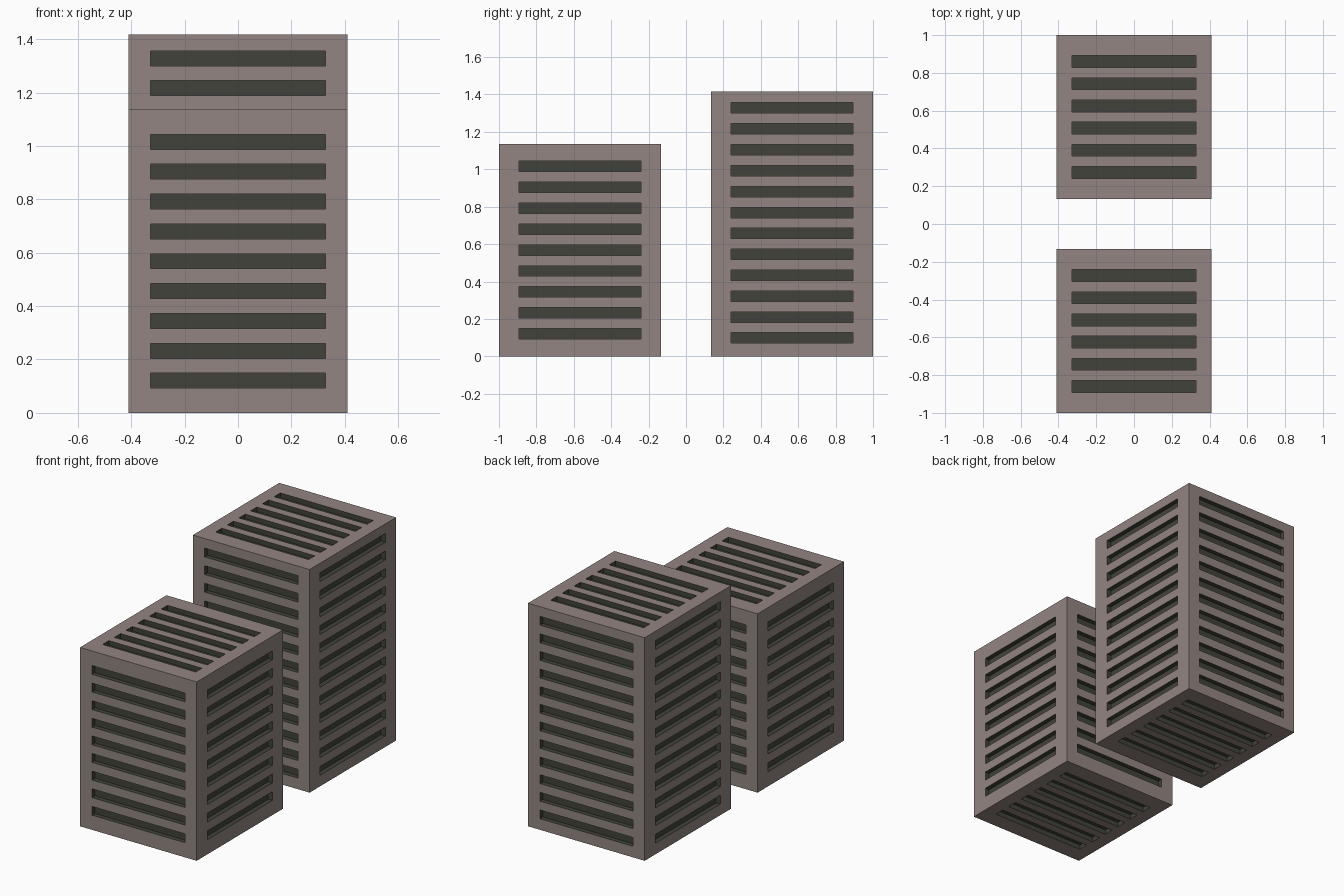
import bpy, bmesh
from mathutils import Matrix, Vector

if "Cube" in bpy.data.objects:
    bpy.data.objects.remove(bpy.data.objects["Cube"])

def material(name, rgb):
    m = bpy.data.materials.new(name)
    m.diffuse_color = (*rgb, 1)
    m.use_nodes = True
    m.node_tree.nodes["Principled BSDF"].inputs["Base Color"].default_value = m.diffuse_color
    return m

SHELL = material("warm_grey_shell", (0.29, 0.235, 0.22))
DARK = material("dark_slot", (0.055, 0.055, 0.043))
W, L = 0.82, 0.867          # footprint of each tower
HALF = 0.327                # half length of every slot
DEPTH, PITCH, SLOT = 0.03, 0.1118, 0.056
TOP_PITCH, TOP_SLOT = 0.1175, 0.063

def add_box(bm, centre, size, index):
    mat = Matrix.Translation(Vector(centre)) @ Matrix.Diagonal((*size, 1))
    geo = bmesh.ops.create_cube(bm, size=1, matrix=mat)
    for f in {f for v in geo["verts"] for f in v.link_faces}:
        f.material_index = index

def to_object(bm, name):
    me = bpy.data.meshes.new(name)
    bm.to_mesh(me)
    bm.free()
    ob = bpy.data.objects.new(name, me)
    bpy.context.collection.objects.link(ob)
    me.materials.append(SHELL)
    me.materials.append(DARK)
    return ob

def tower(name, y, height, count, slot_mid):
    # plain block
    bm = bmesh.new()
    add_box(bm, (0, y, height / 2), (W, L, height), 0)
    body = to_object(bm, name)

    # slot cutters: four walls, then roof and underside
    bm = bmesh.new()
    for i in range(count):
        z = slot_mid + (i - (count - 1) / 2) * PITCH
        for s in (-1, 1):
            add_box(bm, (0, y + s * L / 2, z), (2 * HALF, 2 * DEPTH, SLOT), 1)
            add_box(bm, (s * W / 2, y, z), (2 * DEPTH, 2 * HALF, SLOT), 1)
    for i in range(6):
        yy = y + (i - 2.5) * TOP_PITCH
        for z in (0, height):
            add_box(bm, (0, yy, z), (2 * HALF, TOP_SLOT, 2 * DEPTH), 1)
    cutter = to_object(bm, name + "_slot_cutter")
    cutter.hide_render = True
    cutter.hide_set(True)

    mod = body.modifiers.new("slots", 'BOOLEAN')
    mod.operation = 'DIFFERENCE'
    mod.solver = 'EXACT'
    mod.object = cutter

tower("short_front_tower", -0.5665, 1.136, 9, 0.568)
tower("tall_back_tower", 0.5665, 1.417, 12, 0.713)
